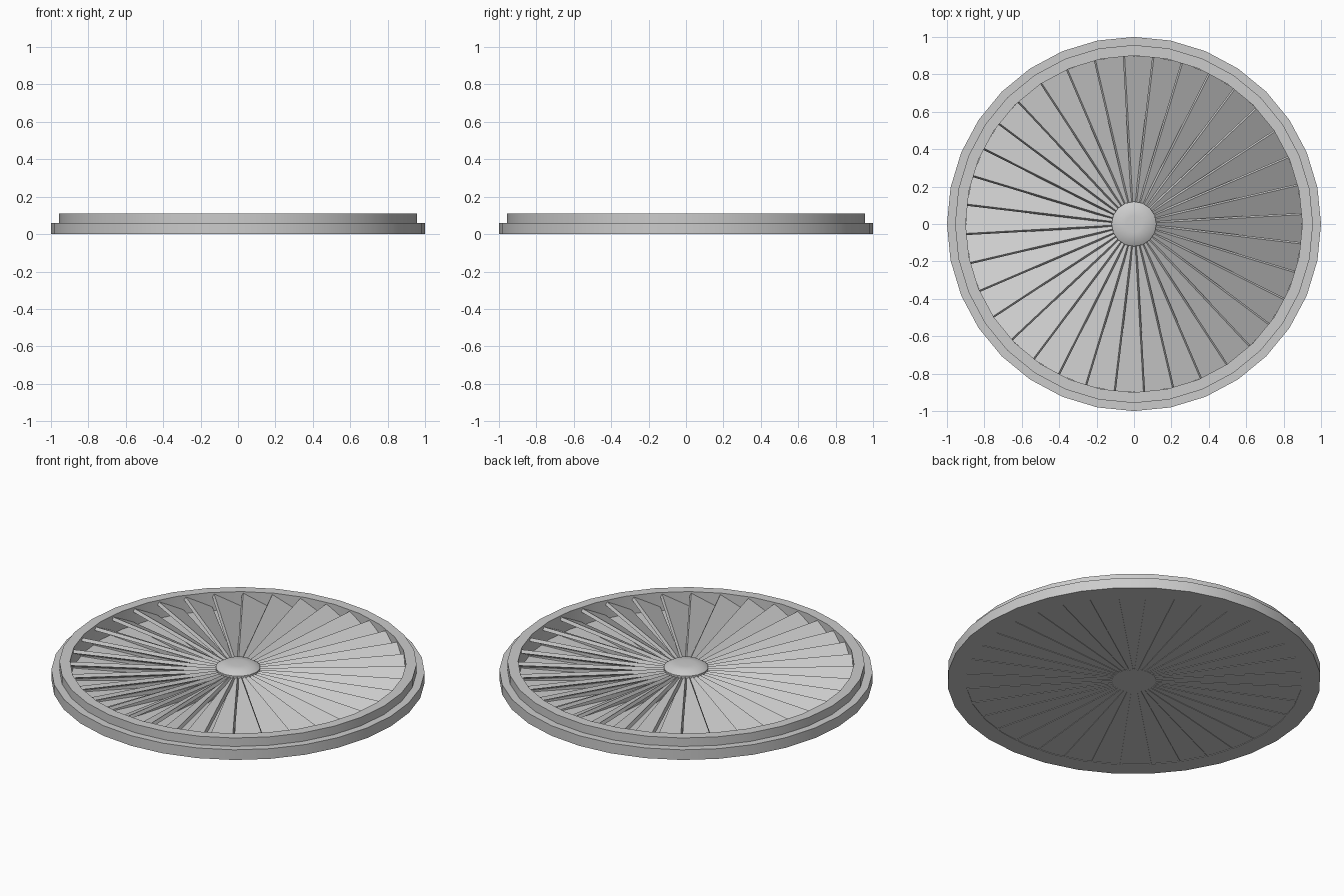
import bpy, bmesh, math
from mathutils import Vector

cube = bpy.data.objects.get("Cube")
if cube:
    bpy.data.objects.remove(cube, do_unlink=True)

grey = bpy.data.materials.new("light grey metal")
grey.use_nodes = True
colour = (0.6, 0.6, 0.6, 1)
grey.diffuse_color = colour
grey.node_tree.nodes["Principled BSDF"].inputs["Base Color"].default_value = colour

BLADES = 36
STEP = math.tau / BLADES


def finish(name, bm, smooth=False):
    bmesh.ops.remove_doubles(bm, verts=bm.verts, dist=1e-5)
    bmesh.ops.recalc_face_normals(bm, faces=bm.faces)
    mesh = bpy.data.meshes.new(name)
    bm.to_mesh(mesh)
    bm.free()
    mesh.materials.append(grey)
    obj = bpy.data.objects.new(name, mesh)
    bpy.context.collection.objects.link(obj)
    if smooth:
        bpy.ops.object.select_all(action='DESELECT')
        obj.select_set(True)
        bpy.context.view_layer.objects.active = obj
        bpy.ops.object.shade_smooth_by_angle(angle=math.radians(30))
    return obj


def lathe(name, profile, sides):
    """Spin a closed (radius, height) profile around z."""
    bm = bmesh.new()
    verts = [bm.verts.new((r, 0, z)) for r, z in profile]
    edges = [bm.edges.new((a, b)) for a, b in zip(verts, verts[1:] + verts[:1])]
    bmesh.ops.spin(bm, geom=verts + edges, cent=(0, 0, 0), axis=(0, 0, 1),
                   angle=math.tau, steps=sides, use_merge=True)
    return finish(name, bm, True)


def polar(r, angle, z):
    return Vector((r * math.cos(angle), r * math.sin(angle), z))


def hexahedron(bm, top, bottom):
    """Solid between two quads."""
    a = [bm.verts.new(p) for p in top]
    b = [bm.verts.new(p) for p in bottom]
    bm.faces.new(a)
    bm.faces.new(b[::-1])
    for i in range(4):
        j = (i + 1) % 4
        bm.faces.new((a[i], b[i], b[j], a[j]))


# Stepped outer rim
lathe("outer_rim", [(0.9, 0), (1, 0), (1, 0.06), (0.957, 0.06),
                    (0.957, 0.11), (0.9, 0.11)], 32)

# Closed back plate
plate = bmesh.new()
bmesh.ops.create_circle(plate, cap_ends=True, segments=32, radius=0.91)
bmesh.ops.translate(plate, verts=plate.verts, vec=(0, 0, 0.003))
finish("back_plate", plate)

# Domed hub
hub = bmesh.new()
rings = [(0.12, 0), (0.12, 0.085), (0.09, 0.104), (0.045, 0.108)]
sides = 16
loops = [[hub.verts.new(polar(r, math.tau * i / sides, z)) for i in range(sides)]
         for r, z in rings]
for low, high in zip(loops, loops[1:]):
    for i in range(sides):
        j = (i + 1) % sides
        hub.faces.new((low[i], low[j], high[j], high[i]))
hub.faces.new(loops[0][::-1])
hub.faces.new(loops[-1])
finish("hub", hub, True)

# Pitched blades, each a thin slab with a foot down to the back plate
blades, feet = bmesh.new(), bmesh.new()
R_IN, R_OUT, THICK = 0.09, 0.9, 0.02
for k in range(BLADES):
    start = math.radians(-6.2) + k * STEP
    end = start + STEP * 0.94
    top = [polar(R_IN, start, 0.066), polar(R_OUT, start, 0.024),
           polar(R_OUT, end, 0.101), polar(R_IN, end, 0.078)]
    normal = (top[1] - top[0]).cross(top[2] - top[0]).normalized()
    hexahedron(blades, top, [p - normal * THICK for p in top])
    foot = start + math.radians(0.6)
    side = polar(0.006, foot + math.pi / 2, 0)
    line = [polar(R_IN, foot, 0.045), polar(R_OUT, foot, 0.008)]
    quad = [line[0] - side, line[1] - side, line[1] + side, line[0] + side]
    hexahedron(feet, quad, [Vector((p.x, p.y, 0)) for p in quad])
finish("blades", blades)
finish("blade_feet", feet)
